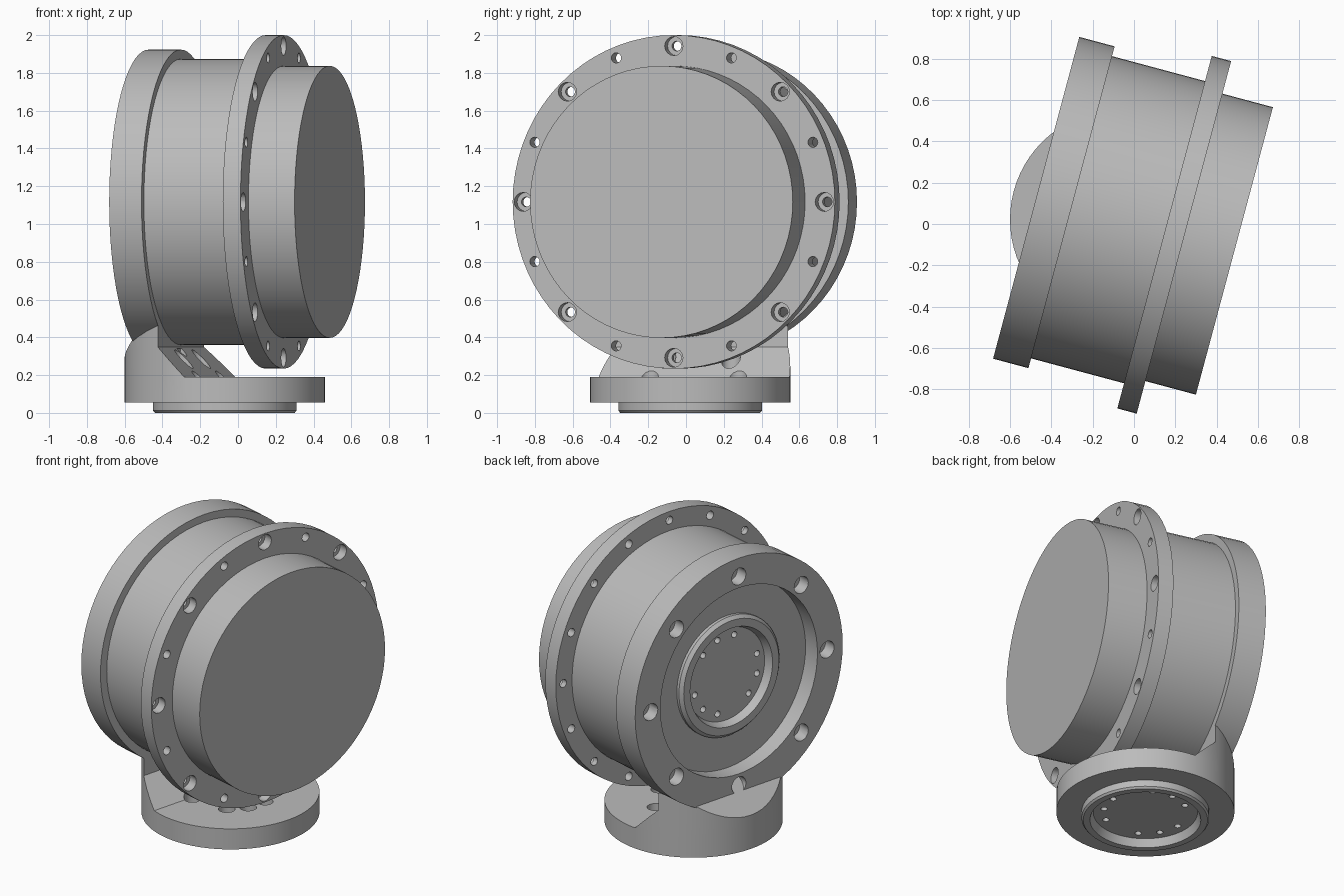
import bpy, bmesh, math
from mathutils import Matrix, Vector

cube = bpy.data.objects.get("Cube")
if cube:
    bpy.data.objects.remove(cube, do_unlink=True)

# Single machined metal colour
metal = bpy.data.materials.new("plain grey metal")
metal.use_nodes = True
GREY = (0.5, 0.5, 0.5, 1)
metal.diffuse_color = GREY
metal.node_tree.nodes["Principled BSDF"].inputs["Base Color"].default_value = GREY

# Housing frame: local z runs along the barrel, local y is up
TILT = math.radians(15)
c, s = math.cos(TILT), math.sin(TILT)
HOUSING = Matrix(((s, 0, c, 0), (c, 0, -s, 0), (0, 1, 0, 1.117), (0, 0, 0, 1)))
BASE = Matrix.Translation((-0.07, 0.022, 0))


def lathe(bm, profile, steps, at=Vector((0, 0, 0))):
    """Revolve an (r, z) profile that starts and ends on the axis."""
    verts = [bm.verts.new((r, 0, z)) for r, z in profile]
    edges = [bm.edges.new(pair) for pair in zip(verts, verts[1:])]
    ret = bmesh.ops.spin(bm, geom=verts + edges, cent=(0, 0, 0), axis=(0, 0, 1),
                         angle=math.tau, steps=steps, use_duplicate=False)
    fresh = [v for v in bm.verts if v.index == -1 or not v.tag]
    bmesh.ops.remove_doubles(bm, verts=fresh, dist=1e-5)
    for v in bm.verts:
        if not v.tag:
            v.co += at
            v.tag = True


def finish(name, bm, matrix):
    bmesh.ops.recalc_face_normals(bm, faces=bm.faces[:])
    bm.transform(matrix)
    mesh = bpy.data.meshes.new(name)
    bm.to_mesh(mesh)
    bm.free()
    mesh.materials.append(metal)
    obj = bpy.data.objects.new(name, mesh)
    bpy.context.collection.objects.link(obj)
    return obj


def turned(name, profile, matrix):
    bm = bmesh.new()
    lathe(bm, profile, 72)
    return finish(name, bm, matrix)


def holes(profile, radius, angles, matrix):
    """Cutter made of one turned plug per angle."""
    bm = bmesh.new()
    for a in angles:
        a = math.radians(a)
        lathe(bm, profile, 16, Vector((radius * math.cos(a), radius * math.sin(a), 0)))
    cutter = finish("hole_cutter", bm, matrix)
    cutter.hide_render = True
    return cutter


def boolean(obj, tool, operation):
    mod = obj.modifiers.new("cut", "BOOLEAN")
    mod.operation, mod.object, mod.solver = operation, tool, "EXACT"
    bpy.context.view_layer.objects.active = obj
    bpy.ops.object.modifier_apply(modifier=mod.name)
    bpy.data.objects.remove(tool, do_unlink=True)


def plug(r, z0, z1):
    return [(0, z0), (r, z0), (r, z1), (0, z1)]


eighths = [45 * i for i in range(8)]
between = [a + 22.5 for a in eighths]


def bolt_pattern(gap):
    """Twelve places with every fourth one left out."""
    return [gap + 30 * i for i in range(12) if i % 4]


# Rear ring with a recess and a raised output hub
rear_ring = turned("rear_ring", [
    (0, -0.37), (0.30, -0.37), (0.32, -0.42), (0.37, -0.42), (0.39, -0.40),
    (0.39, -0.38), (0.61, -0.38), (0.61, -0.49), (0.806, -0.49),
    (0.806, -0.313), (0, -0.313)], HOUSING)
bolt = [(0, -0.55), (0.055, -0.55), (0.055, -0.41), (0.028, -0.41), (0.028, -0.33), (0, -0.33)]
boolean(rear_ring, holes(bolt, 0.685, eighths, HOUSING), "DIFFERENCE")
boolean(rear_ring, holes(plug(0.02, -0.45, -0.33), 0.25, bolt_pattern(15), HOUSING), "DIFFERENCE")

# Barrel and closed front cap
barrel = turned("barrel", plug(0.757, -0.313, 0.153), HOUSING)
front_cap = turned("front_cap", plug(0.72, 0.25, 0.503), HOUSING)

# Drilled flange between them
flange = turned("flange", plug(0.883, 0.153, 0.25), HOUSING)
bolt = [(0, 0.1), (0.026, 0.1), (0.026, 0.19), (0.05, 0.19), (0.05, 0.3), (0, 0.3)]
boolean(flange, holes(bolt, 0.825, eighths, HOUSING), "DIFFERENCE")
boolean(flange, holes(plug(0.027, 0.1, 0.3), 0.825, between, HOUSING), "DIFFERENCE")

# Round foot with a pilot ring underneath
foot = turned("foot", [
    (0, 0.05), (0.31, 0.05), (0.33, 0), (0.37, 0), (0.38, 0.012),
    (0.38, 0.055), (0.53, 0.055), (0.53, 0.19), (0, 0.19)], BASE)

# Neck: a wedge profile trimmed to the round outline of the foot
wedge = [(-0.7, 0.12), (-0.7, 0.18), (-0.42, 0.46), (-0.313, 0.46),
         (-0.313, 0.348), (-0.155, 0.19), (-0.155, 0.12)]
bm = bmesh.new()
face = bm.faces.new([bm.verts.new((x, -1, z)) for x, z in wedge])
side = bmesh.ops.extrude_face_region(bm, geom=[face])["geom"]
bmesh.ops.translate(bm, vec=(0, 2, 0), verts=[v for v in side if isinstance(v, bmesh.types.BMVert)])
neck = finish("neck", bm, Matrix.Rotation(-TILT, 4, "Z"))
boolean(neck, turned("neck_trim", plug(0.53, 0.1, 0.6), BASE), "INTERSECT")
boolean(foot, neck, "UNION")
bolt = [(0, -0.05), (0.02, -0.05), (0.02, 0.13), (0.05, 0.13), (0.05, 0.34), (0, 0.34)]
boolean(foot, holes(bolt, 0.25, bolt_pattern(30), BASE), "DIFFERENCE")

# Smooth round walls, crisp machined edges
for obj in (rear_ring, barrel, front_cap, flange, foot):
    bpy.ops.object.select_all(action="DESELECT")
    obj.select_set(True)
    bpy.context.view_layer.objects.active = obj
    bpy.ops.object.shade_smooth_by_angle(angle=math.radians(30))
